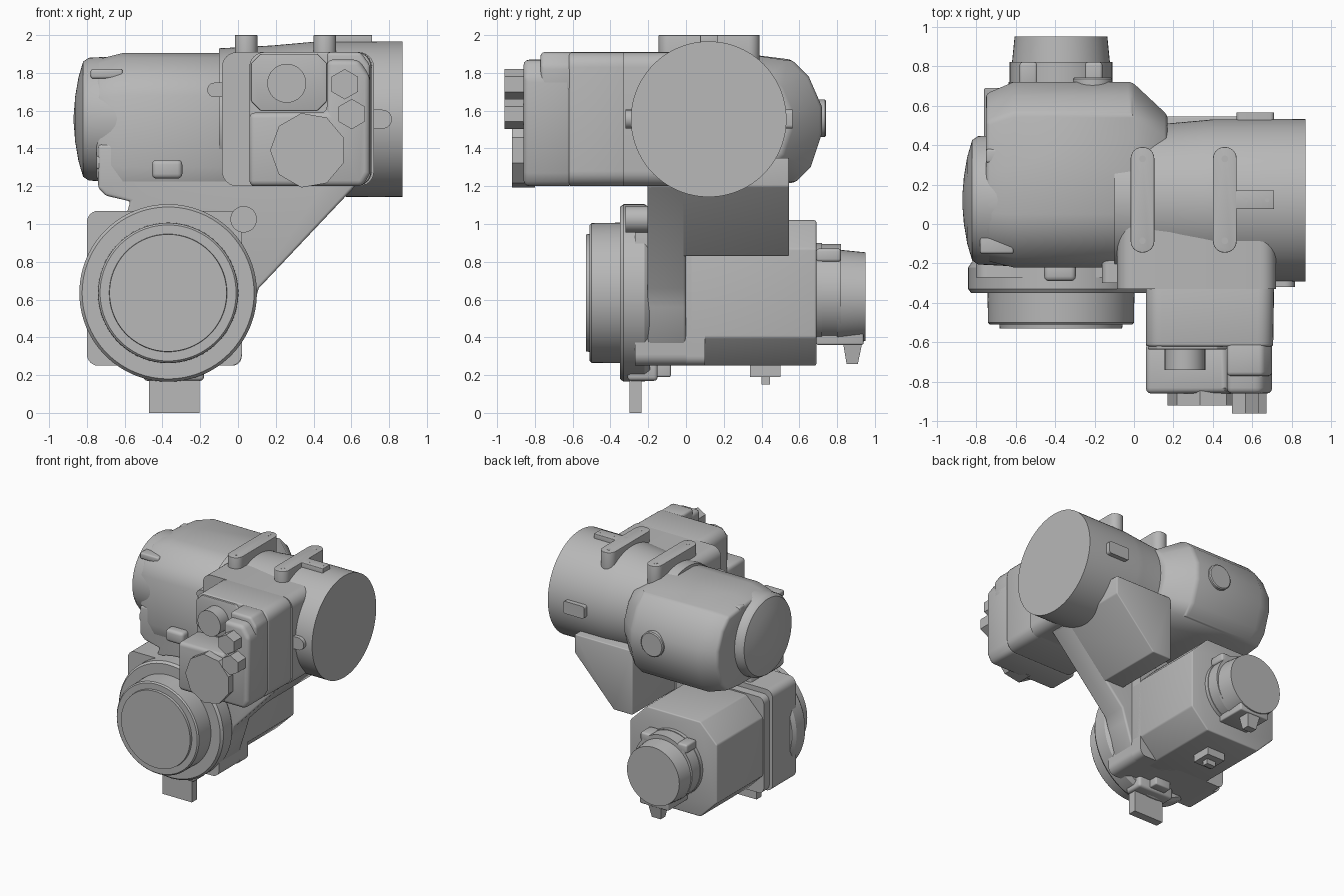
import bpy, bmesh, math

cube = bpy.data.objects.get("Cube")
if cube:
    bpy.data.objects.remove(cube)

grey = bpy.data.materials.new("machine_grey")
grey.use_nodes = True
COLOUR = (0.48, 0.48, 0.48, 1)
grey.diffuse_color = COLOUR
grey.node_tree.nodes["Principled BSDF"].inputs["Base Color"].default_value = COLOUR


def loft(name, axis, sections, bevel=0.0, limit=30):
    """Skin (position, ring) sections along an axis; rings are (u, v) pairs."""
    bm = bmesh.new()
    rings = []
    for a, ring in sections:
        place = {"X": lambda u, v: (a, u, v),
                 "Y": lambda u, v: (u, a, v),
                 "Z": lambda u, v: (u, v, a)}[axis]
        rings.append([bm.verts.new(place(u, v)) for u, v in ring])
    n = len(rings[0])
    for r, s in zip(rings, rings[1:]):
        for i in range(n):
            j = (i + 1) % n
            bm.faces.new((r[i], r[j], s[j], s[i]))
    bm.faces.new(rings[0])
    bm.faces.new(rings[-1])
    bmesh.ops.recalc_face_normals(bm, faces=bm.faces)
    if bevel:
        edges = [e for e in bm.edges if e.calc_face_angle(0) > math.radians(limit)]
        bmesh.ops.bevel(bm, geom=edges, offset=bevel, segments=3, profile=0.5,
                        affect='EDGES', clamp_overlap=True)
    mesh = bpy.data.meshes.new(name)
    bm.to_mesh(mesh)
    bm.free()
    mesh.materials.append(grey)
    ob = bpy.data.objects.new(name, mesh)
    bpy.context.collection.objects.link(ob)
    bpy.ops.object.select_all(action='DESELECT')
    ob.select_set(True)
    bpy.context.view_layer.objects.active = ob
    bpy.ops.object.shade_smooth_by_angle(angle=math.radians(32))
    return ob


def prism(name, axis, ring, a, b, bevel=0.0):
    return loft(name, axis, [(a, ring), (b, ring)], bevel)


def box(name, x, y, z, bevel=0.0):
    ring = [(x[0], z[0]), (x[1], z[0]), (x[1], z[1]), (x[0], z[1])]
    return prism(name, "Y", ring, y[0], y[1], bevel)


def circle(c, r, n=64, turn=0.0):
    return [(c[0] + r * math.cos(math.tau * i / n + turn),
             c[1] + r * math.sin(math.tau * i / n + turn)) for i in range(n)]


def lathe(name, axis, c, profile, n=64, turn=0.0):
    return loft(name, axis, [(a, circle(c, r, n, turn)) for a, r in profile])


def rounded(x, z, r, n=6):
    """Rectangle ring with round corners."""
    ring = []
    corners = [(x[1] - r, z[1] - r), (x[0] + r, z[1] - r),
               (x[0] + r, z[0] + r), (x[1] - r, z[0] + r)]
    for k, (cx, cz) in enumerate(corners):
        for i in range(n + 1):
            t = math.pi / 2 * (k + i / n)
            ring.append((cx + r * math.cos(t), cz + r * math.sin(t)))
    return ring


UPPER = (0.12, 1.555)   # upper axis in y, z
LOWER = (-0.37, 0.635)  # lower axis in x, z

# Upper output drum and motor end cap
lathe("output_drum", "X", UPPER,
      [(-0.1, 0.375), (0.18, 0.39), (0.35, 0.405), (0.4, 0.41), (0.87, 0.412)], 96)
lathe("motor_end_cap", "X", UPPER,
      [(-0.5, 0.34), (-0.79, 0.325), (-0.82, 0.305), (-0.845, 0.22),
       (-0.862, 0.12), (-0.87, 0.02)])

# Upper motor housing: one section, scaled along the axis
section = [(-0.2, 1.2), (-0.22, 1.3), (-0.22, 1.68), (-0.17, 1.78), (-0.05, 1.88),
           (0.05, 1.905), (0.28, 1.905), (0.56, 1.87), (0.65, 1.78), (0.72, 1.62),
           (0.72, 1.48), (0.66, 1.3), (0.58, 1.22), (0.4, 1.2)]


def scaled(s):
    return [(UPPER[0] + (u - UPPER[0]) * s, UPPER[1] + (v - UPPER[1]) * s)
            for u, v in section]


loft("upper_motor_housing", "X",
     [(-0.75, scaled(0.9)), (-0.61, section), (-0.01, section), (0.17, scaled(0.72))],
     0.02, 34)
lathe("rear_button", "Y", (-0.21, 1.56), [(0.68, 0.1), (0.735, 0.1), (0.742, 0.092)], 32)
for i, (x, y, z) in enumerate([((-0.75, -0.6), (-0.2, -0.1), (1.29, 1.36)),
                               ((-0.78, -0.61), (-0.15, -0.05), (1.77, 1.82)),
                               ((-0.75, -0.61), (0.31, 0.38), (1.7, 1.87))]):
    box(f"housing_rib_{i + 1}", x, y, z, 0.012)

# Arm web joining the upper and lower axes
prism("arm_web", "Y",
      [(-0.74, 1.42), (-0.74, 1.19), (-0.7, 1.15), (-0.57, 1.12), (-0.62, 0.95),
       (-0.4, 0.3), (-0.08, 0.25), (0.02, 0.37), (0.08, 0.56), (0.11, 0.66),
       (0.62, 1.2), (0.62, 1.45)], -0.205, 0.0, 0.015)
prism("arm_gusset", "Y",
      [(0.62, 1.2), (0.27, 0.83), (0.1, 0.83), (0.1, 1.35), (0.62, 1.35)],
      -0.19, 0.545, 0.008)
box("web_connector", (-0.455, -0.295), (-0.29, -0.19), (1.24, 1.34), 0.025)
lathe("web_boss", "Y", (0.03, 1.025), [(-0.32, 0.07), (-0.1, 0.07)], 32)

# Lower output flange and stacked discs
lathe("lower_flange", "Y", LOWER,
      [(-0.35, 0.435), (-0.35, 0.455), (-0.33, 0.47), (-0.22, 0.47), (-0.19, 0.45)], 96)
lathe("lower_output_disc", "Y", LOWER,
      [(-0.3, 0.43), (-0.345, 0.43), (-0.345, 0.372), (-0.5, 0.37), (-0.51, 0.36),
       (-0.51, 0.312), (-0.53, 0.31)], 96)
prism("lower_gear_housing", "Y", rounded((-0.8, 0.02), (0.25, 1.07), 0.06),
      -0.27, 0.03, 0.0)
box("stop_tab", (-0.47, -0.205), (-0.3, -0.235), (0, 0.24))
box("stop_tab_base", (-0.5, -0.18), (-0.31, -0.15), (0.17, 0.3), 0.02)
box("housing_drain_block", (-0.42, -0.28), (-0.16, -0.08), (0.19, 0.3), 0.01)

# Lower motor with chamfered corners, encoder and plugs
CH = 0.15
x0, x1, z0, z1 = -0.76, 0.02, 0.25, 1.02
prism("lower_motor", "Y",
      [(x0 + CH, z0), (x1 - CH, z0), (x1, z0 + CH), (x1, z1 - CH),
       (x1 - CH, z1), (x0 + CH, z1), (x0, z1 - CH), (x0, z0 + CH)], 0.0, 0.69, 0.01)
prism("motor_mount_plate", "Y", rounded((-0.77, 0.02), (0.25, 1.03), 0.05), 0.0, 0.1)
lathe("encoder_collar", "Y", LOWER,
      [(0.66, 0.265), (0.72, 0.265), (0.72, 0.26), (0.82, 0.26)], 48)
lathe("encoder_cap", "Y", (-0.37, 0.615), [(0.8, 0.25), (0.95, 0.235)], 48)
for i, x in enumerate((-0.58, -0.25)):
    box(f"encoder_lug_{i + 1}", (x, x + 0.09), (0.69, 0.82), (0.8, 0.87), 0.015)
box("encoder_foot", (-0.5, -0.24), (0.69, 0.94), (0.36, 0.5), 0.01)
loft("encoder_plug", "Z", [(0.26, [(-0.41, 0.85), (-0.33, 0.85), (-0.33, 0.91), (-0.41, 0.91)]),
                           (0.38, [(-0.43, 0.83), (-0.31, 0.83), (-0.31, 0.935), (-0.43, 0.935)])])
box("motor_plug_base", (-0.45, -0.29), (0.34, 0.5), (0.19, 0.27))
box("motor_plug", (-0.41, -0.33), (0.4, 0.445), (0.15, 0.2))

# Front gearbox: rear block, middle block, stepped nose
prism("gearbox_rear", "Y", rounded((-0.085, 0.72), (1.2, 1.91), 0.08), -0.33, 0.05, 0.0)
loft("gearbox_middle", "Y",
     [(-0.3, rounded((0.06, 0.71), (1.2, 1.91), 0.08)),
      (-0.62, rounded((0.06, 0.705), (1.2, 1.91), 0.08))], 0.012, 60)
prism("gearbox_nose", "Y",
      [(0.06, 1.2), (0.66, 1.2), (0.7, 1.27), (0.7, 1.78), (0.64, 1.87),
       (0.47, 1.87), (0.47, 1.59), (0.06, 1.59)], -0.6, -0.86, 0.03)
prism("gearbox_shoulder", "Y",
      [(0.47, 1.7), (0.7, 1.7), (0.7, 1.84), (0.65, 1.91), (0.47, 1.91)],
      -0.6, -0.77, 0.02)
prism("connector_frame", "Y",
      [(0.07, 1.65), (0.12, 1.6), (0.42, 1.6), (0.47, 1.65), (0.47, 1.85),
       (0.42, 1.9), (0.12, 1.9), (0.07, 1.85)], -0.6, -0.635, 0.005)
lathe("round_connector", "Y", (0.258, 1.745), [(-0.6, 0.103), (-0.74, 0.103)], 32)
lathe("faceted_cover", "Y", (0.37, 1.39), [(-0.8, 0.2), (-0.92, 0.2)], 9, 0.35)
for i, (x, z) in enumerate([(0.565, 1.74), (0.602, 1.582)]):
    lathe(f"hex_gland_{i + 1}", "Y", (x, z), [(-0.8, 0.08), (-0.96, 0.08)], 6, math.pi / 6)
lathe("side_boss", "Y", (0.765, 1.555), [(-0.32, 0.05), (0.0, 0.05)], 24)
box("side_boss_web", (0.68, 0.765), (-0.32, -0.1), (1.505, 1.605))
lathe("left_boss", "Y", (-0.125, 1.71), [(-0.3, 0.038), (-0.1, 0.038)], 24)
box("left_boss_web", (-0.125, -0.05), (-0.3, -0.1), (1.672, 1.748))

# Top straps with screws, and the cross bar
for i, x in enumerate((0.043, 0.46)):
    prism(f"top_strap_{i + 1}", "Z", rounded((x - 0.06, x + 0.06), (-0.145, 0.39), 0.058),
          1.8, 2.0, 0.004)
    for j, y in enumerate((-0.085, 0.33)):
        lathe(f"strap_screw_{i + 1}_{j + 1}", "Z", (x, y), [(1.99, 0.017), (2.001, 0.017)], 16)
box("strap_cross_bar", (0.46, 0.71), (0.075, 0.17), (1.94, 2.0), 0.004)
for i, x in enumerate((0.57, 0.675)):
    lathe(f"bar_screw_{i + 1}", "Z", (x, 0.122), [(1.99, 0.011), (2.001, 0.011)], 16)

# Rear plate on the drum
prism("drum_rear_plate", "Y", rounded((0.52, 0.71), (1.505, 1.605), 0.02), 0.45, 0.565)
